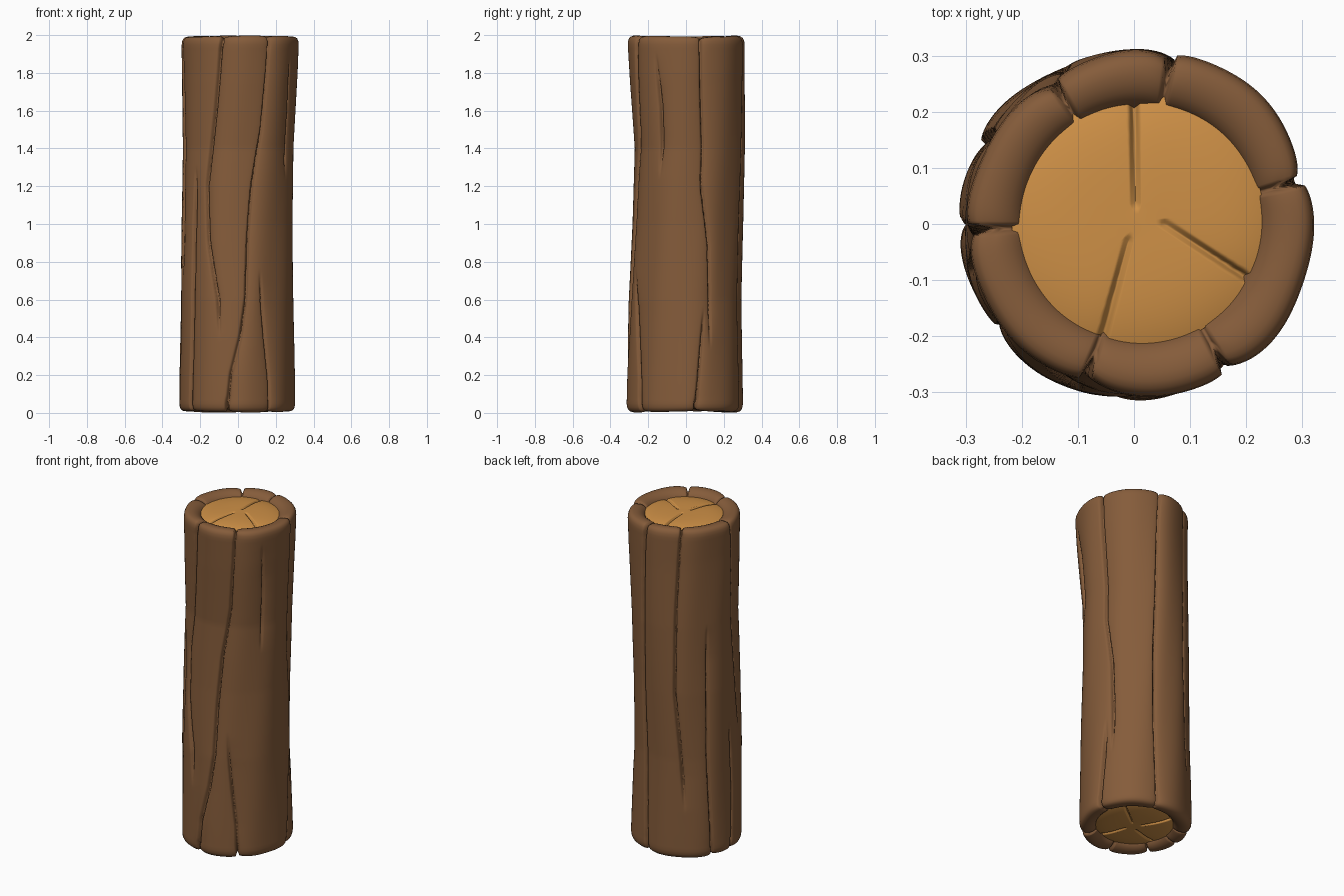
import bpy, bmesh, math
from mathutils import Vector

if "Cube" in bpy.data.objects:
    bpy.data.objects.remove(bpy.data.objects["Cube"])

SEG = 360


def lerp_keys(keys, z):
    """Piecewise linear value at height z; keys sorted by rising z."""
    if z <= keys[0][0]:
        return keys[0][1]
    for (z0, v0), (z1, v1) in zip(keys, keys[1:]):
        if z <= z1:
            return v0 + (v1 - v0) * (z - z0) / (z1 - z0)
    return keys[-1][1]


def material(name, col):
    m = bpy.data.materials.new(name)
    m.diffuse_color = (*col, 1)
    m.use_nodes = True
    m.node_tree.nodes["Principled BSDF"].inputs["Base Color"].default_value = m.diffuse_color
    return m


bark_mat = material("brown bark", (0.235, 0.107, 0.043))
wood_mat = material("golden wood", (0.62, 0.28, 0.062))

# trunk radius and axis drift along the height
RADIUS = [(0, .306), (.15, .304), (.5, .298), (1, .292), (1.4, .289), (1.75, .3), (2, .308)]
AXIS_X = [(0, -.007), (.6, -.01), (1, -.009), (1.4, 0), (1.8, .012), (2, .014)]
AXIS_Y = [(0, -.003), (.6, -.005), (1, .008), (1.4, .017), (1.75, .005), (2, 0)]

# bark cracks: (height, angle in degrees from +x)
GROOVES = [
    [(.4, -107), (.6, -109), (.9, -120), (1.2, -124), (1.6, -116), (2, -110)],
    [(0, -100), (.2, -96), (.4, -86), (.6, -80), (.9, -78), (1.2, -74), (1.5, -65), (2, -60)],
    [(0, -54), (.2, -55), (.4, -59), (.75, -65)],
    [(1.25, -31), (1.6, -29), (1.9, -32)],
    [(.35, 26), (.6, 26), (.9, 23), (1.2, 14), (2, 15)],
    [(0, 10), (.35, 16), (.55, 19)],
    [(0, 75), (.5, 72), (1, 70), (1.5, 74), (2, 80)],
    [(.3, 122), (1, 112), (1.5, 116), (2, 122)],
    [(0, 152), (.6, 146), (1.4, 151)],
    [(.7, 197), (1.4, 190), (2, 182)],
    [(0, 178), (.4, 181), (.8, 178)],
    [(0, 214), (.5, 218), (1.3, 222)],
]


def groove_depth(ang, z):
    """Returns narrow crack strength and soft plate step at this point."""
    cut = step = 0.0
    for g in GROOVES:
        lo, hi = g[0][0], g[-1][0]
        fade = 1.0
        if lo > 0:
            fade = min(fade, (z - lo) / .2)
        if hi < 2:
            fade = min(fade, (hi - z) / .2)
        if fade <= 0:
            continue
        d = ang - math.radians(lerp_keys(g, z))
        d = (d + math.pi) % (2 * math.pi) - math.pi
        cut = max(cut, fade * (max(0, 1 - abs(d) / .035) + .35 * math.exp(-abs(d) / .06)))
        if d > 0:
            step = max(step, fade * math.exp(-d / .14))
    return cut, step


def lathe(name, rows, func, mat, caps=False):
    """Closed ring grid; func maps (row, angle) to a point."""
    bm = bmesh.new()
    rings = [[bm.verts.new(func(r, 2 * math.pi * i / SEG)) for i in range(SEG)] for r in rows]
    for a, b in zip(rings, rings[1:]):
        for i in range(SEG):
            j = (i + 1) % SEG
            bm.faces.new((a[i], a[j], b[j], b[i]))
    if caps:
        bm.faces.new(rings[-1])
    bmesh.ops.recalc_face_normals(bm, faces=bm.faces)
    me = bpy.data.meshes.new(name)
    bm.to_mesh(me)
    bm.free()
    me.materials.append(mat)
    ob = bpy.data.objects.new(name, me)
    bpy.context.collection.objects.link(ob)
    for p in me.polygons:
        p.use_smooth = True
    return ob


# bark profile: (inset from the outer radius, distance from the end)
RIM = [(.105, .06), (.096, .035), (.088, .022), (.075, .011), (.06, .005), (.045, .002), (.03, .003),
       (.018, .008), (.009, .017), (.003, .03), (0, .05)]
rows = [(i, d, 1) for i, d in RIM]
rows += [(0, .05 + 1.9 * k / 90, 0) for k in range(1, 90)]
rows += [(i, 2 - d, -1) for i, d in reversed(RIM)]


def bark_point(row, a):
    inset, z, end = row
    gz = 2.0 if end < 0 else (0.0 if end > 0 else z)
    cut, step = groove_depth(a, gz)
    near = max(0, 1 - min(z, 2 - z) / .12)
    wobble = .004 * math.sin(3 * a + 2.2 * z) + .002 * math.sin(8 * a - 3 * z + 1)
    keep = 1 - min(1, inset / .105)
    r = lerp_keys(RADIUS, z) - inset + wobble * keep + .003
    r -= (cut * (.02 + .022 * near) + step * .011) * keep
    if end:
        # notches and slight height changes in the end lips
        lip = min(1, inset / .03) * min(1, (.105 - inset) / .02)
        z += end * lip * (cut * .026 + step * .006 + .003 + .003 * math.sin(2 * a + 1))
    return (lerp_keys(AXIS_X, z) + r * math.cos(a), lerp_keys(AXIS_Y, z) + r * math.sin(a), z)


lathe("bark", rows, bark_point, bark_mat)


# cut ends with drying cracks
def seg_dist(p, a, b):
    ab = b - a
    t = max(0, min(1, (p - a).dot(ab) / ab.length_squared))
    return (p - a - t * ab).length, t


TOP_CRACKS = [((.003, .035), (0, .23)), ((-.01, -.03), (-.058, -.21)), ((.055, 0), (.2, -.095))]
LOW_CRACKS = [((.03, .02), (.17, .12)), ((-.03, .03), (-.12, .16)),
              ((-.04, -.03), (-.19, -.08)), ((.02, -.05), (.06, -.2))]


def cut_end(name, cracks, z_end, sign):
    segs = [(Vector(a), Vector(b)) for a, b in cracks]
    cx, cy = lerp_keys(AXIS_X, z_end), lerp_keys(AXIS_Y, z_end)

    def point(r, a):
        p = Vector((cx * .5 + r * math.cos(a), cy + .006 * sign + r * math.sin(a)))
        depth = .018 + .018 * (r / .22) ** 4
        for s, e in segs:
            d, t = seg_dist(p, s, e)
            depth += (.3 + .7 * t) * (.022 * max(0, 1 - d / .01) + .006 * math.exp(-d / .03))
        return (p.x, p.y, z_end - sign * depth)

    lathe(name, [.225 - .223 * k / 44 for k in range(45)], point, wood_mat, caps=True)


cut_end("top_cut_end", TOP_CRACKS, 2, 1)
cut_end("bottom_cut_end", LOW_CRACKS, 0, -1)
